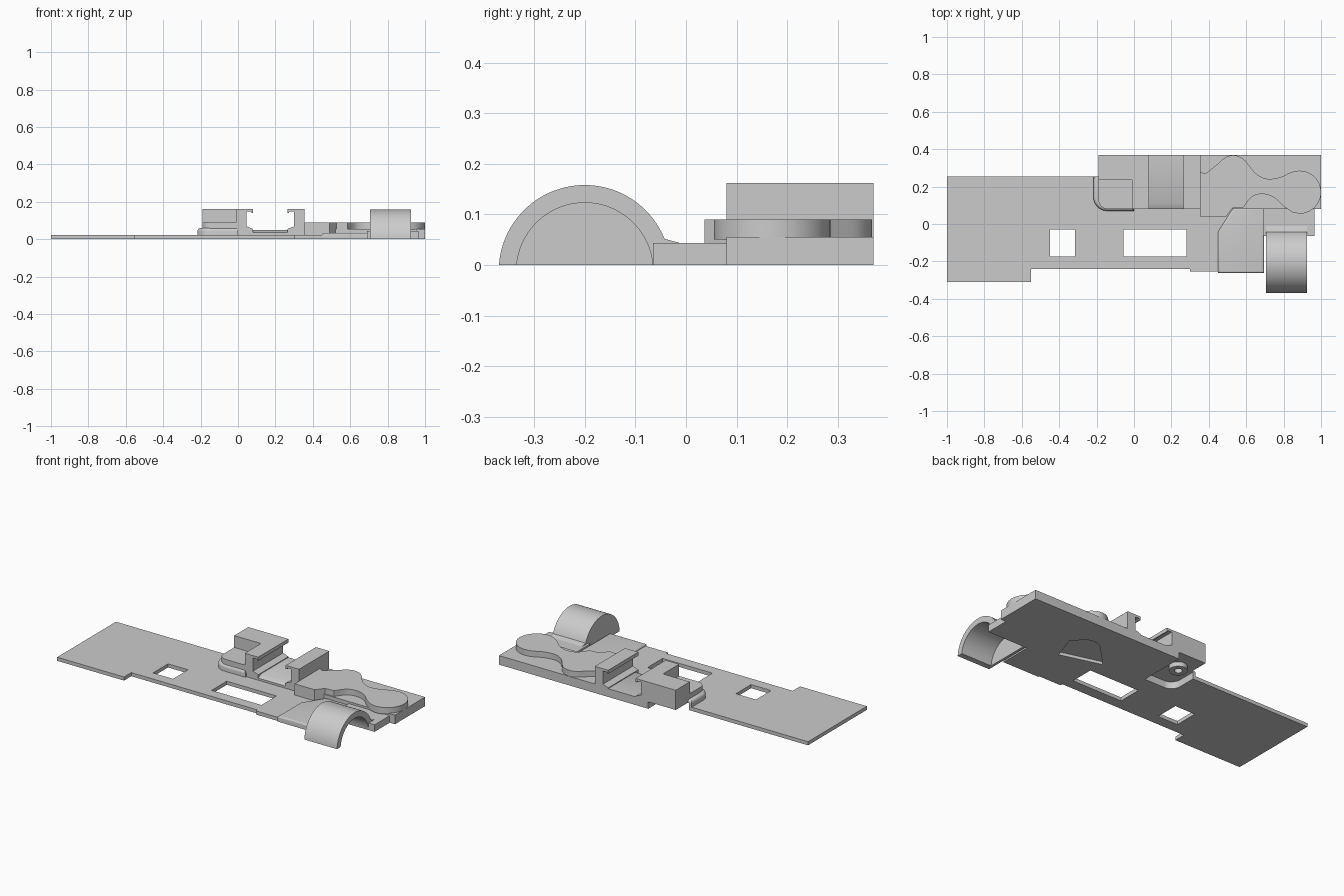
import bpy, bmesh, math
from mathutils import Vector

if "Cube" in bpy.data.objects:
    bpy.data.objects.remove(bpy.data.objects["Cube"])


def prism(name, pts, lo, hi, axis='z', bevel=0.0):
    """Extrude a 2D outline: axis z uses (x,y), axis y uses (x,z), axis x uses (y,z)."""
    place = {'z': lambda a, b, c: (a, b, c),
             'y': lambda a, b, c: (a, c, b),
             'x': lambda a, b, c: (c, a, b)}[axis]
    bm = bmesh.new()
    face = bm.faces.new([bm.verts.new(place(a, b, lo)) for a, b in pts])
    ext = bmesh.ops.extrude_face_region(bm, geom=[face])
    verts = [v for v in ext['geom'] if isinstance(v, bmesh.types.BMVert)]
    bmesh.ops.translate(bm, verts=verts, vec=Vector(place(0, 0, hi - lo)))
    bmesh.ops.recalc_face_normals(bm, faces=bm.faces)
    if bevel:
        top = [e for e in bm.edges if all(abs(v.co.z - hi) < 1e-5 for v in e.verts)]
        bmesh.ops.bevel(bm, geom=top, offset=bevel, segments=5, profile=0.5, affect='EDGES')
    mesh = bpy.data.meshes.new(name)
    bm.to_mesh(mesh)
    bm.free()
    ob = bpy.data.objects.new(name, mesh)
    bpy.context.collection.objects.link(ob)
    return ob


def rect(x0, x1, y0, y1):
    return [(x0, y0), (x1, y0), (x1, y1), (x0, y1)]


def arc(cx, cy, r, a0, a1, n=24):
    return [(cx + r * math.cos(math.radians(a0 + (a1 - a0) * i / n)),
             cy + r * math.sin(math.radians(a0 + (a1 - a0) * i / n))) for i in range(n + 1)]


def spline(pts, n=8):
    """Smooth Catmull-Rom path through the points."""
    p = [Vector(q) for q in pts]
    p = [p[0]] + p + [p[-1]]
    out = []
    for i in range(1, len(p) - 2):
        a, b, c, d = p[i - 1:i + 3]
        for k in range(n):
            t = k / n
            out.append(tuple(0.5 * (2 * b + (c - a) * t + (2 * a - 5 * b + 4 * c - d) * t * t
                                    + (3 * b - a - 3 * c + d) * t ** 3)))
    return out + [tuple(p[-1])]


def cut(ob, cutters):
    for c in cutters:
        c.hide_render = True
        m = ob.modifiers.new('cut', 'BOOLEAN')
        m.operation, m.solver, m.object = 'DIFFERENCE', 'EXACT', c
    dg = bpy.context.evaluated_depsgraph_get()
    mesh = bpy.data.meshes.new_from_object(ob.evaluated_get(dg))
    ob.modifiers.clear()
    ob.data = mesh


def corner(x0, x1, y0, y1, r):
    """Rectangle with a rounded front left corner."""
    return [(x1, y0), (x1, y1), (x0, y1)] + arc(x0 + r, y0 + r, r, 180, 270, 10)


# hidden cutters: two windows, pocket under the left clamp, pocket under the base
windows = [prism('window_cutter', rect(x0, x1, -0.175, -0.03), -0.1, 0.1)
           for x0, x1 in ((-0.45, -0.315), (-0.055, 0.28))]
pocket = prism('pocket_cutter', corner(-0.2, -0.005, 0.085, 0.5, 0.06), -0.1, 0.042)
recess = prism('recess_cutter', [(0.27, 0.06), (0.52, -0.01), (0.57, 0.14)]
               + arc(0.46, 0.13, 0.09, 20, 150, 12), -0.1, 0.018)

# thin main plate
plate = prism('main_plate', [(-1, -0.31), (-0.55, -0.31), (-0.55, -0.24), (0.3, -0.24),
                             (0.3, -0.255), (0.695, -0.255), (0.695, 0.1), (-0.1, 0.1),
                             (-0.1, 0.255), (-1, 0.255)], 0, 0.022)
cut(plate, windows + [pocket, recess])

# raised tongue on the plate
tongue = prism('raised_tongue', [(0.45, -0.262), (0.695, -0.262), (0.695, 0.085),
                                 (0.53, 0.085), (0.45, -0.04)], 0.0, 0.034, bevel=0.01)
cut(tongue, [recess])

# thick base slab and its front step
base = prism('base_slab', [(-0.005, 0.08), (1, 0.08), (1, 0.37), (-0.005, 0.37)], 0, 0.055)
groove = prism('groove_cutter', [(0.07, 0.03), (0.11, 0.05), (0.4, 0.05), (0.4, 0.07), (0.07, 0.07)],
               0.08, 0.265, 'x')
cut(base, [recess, groove])
prism('front_step', [(0.69, -0.065), (0.965, -0.065), (0.965, 0.09), (0.69, 0.09)], 0, 0.043)

# rounded emboss and shelf carrying the left clamp
emboss = prism('rounded_emboss', corner(-0.217, 0.0, 0.07, 0.255, 0.075), 0.0, 0.06, bevel=0.018)
cut(emboss, [pocket])
prism('clamp_shelf', corner(-0.19, 0.0, 0.08, 0.37, 0.05), 0.042, 0.09)

# screw boss under the shelf
boss = prism('screw_boss', arc(-0.1, 0.25, 0.05, 0, 352.5, 47), 0.015, 0.05)
hole = prism('boss_hole_cutter', arc(-0.1, 0.25, 0.022, 0, 345, 23), -0.1, 0.042)
cut(boss, [hole])
prism('left_rear_block', rect(-0.19, 0.0, 0.235, 0.37), 0.085, 0.162)

# facing pair of channel clamps
clamp = [(-0.01, 0.04), (0.08, 0.04), (0.08, 0.055), (0.045, 0.068), (0.045, 0.148),
         (0.072, 0.148), (0.072, 0.14), (0.08, 0.14), (0.08, 0.162), (-0.01, 0.162)]
prism('left_clamp', clamp, 0.08, 0.37, 'y')
prism('right_clamp', [(0.345 - x, z) for x, z in clamp], 0.08, 0.37, 'y')

# wavy raised pad with a round lobe
upper = spline([(0.38, 0.268), (0.44, 0.315), (0.49, 0.357), (0.54, 0.367), (0.59, 0.343),
                (0.65, 0.272), (0.71, 0.242), (0.78, 0.25), (0.83, 0.273)])
lobe = arc(0.885, 0.17, 0.115, 110, -90, 32)
lower = spline([(0.85, 0.062), (0.8, 0.095), (0.75, 0.14), (0.69, 0.16), (0.63, 0.145),
                (0.585, 0.088)])
prism('wavy_pad', [(0.355, 0.085), (0.355, 0.28)] + upper + lobe + lower + [(0.53, 0.085)],
      0.05, 0.09)
foot = prism('pad_foot', [(0.355, 0.037), (0.49, 0.037), (0.53, 0.09), (0.355, 0.09)], 0, 0.09)
cut(foot, [recess])

# half round hood with closed inner end
outer = arc(-0.2, -0.012, 0.17, 175.9, 22, 40)
inner = arc(-0.2, -0.012, 0.135, 5.1, 174.9, 40)
prism('half_round_hood', [(-0.358, 0.0)] + outer
      + [(-0.01, 0.043), (-0.01, 0.03), (-0.0655, 0.03)] + inner, 0.705, 0.925, 'x')
prism('hood_end_wall', arc(-0.2, -0.012, 0.14, 5, 175, 40), 0.705, 0.72, 'x')

# remove the used cutters and shade the rest
for ob in list(bpy.data.objects):
    if ob.name.split('.')[0].endswith('cutter'):
        bpy.data.objects.remove(ob)
for ob in bpy.context.collection.objects:
    ob.select_set(True)
    bpy.context.view_layer.objects.active = ob
bpy.ops.object.shade_smooth_by_angle(angle=math.radians(30))
